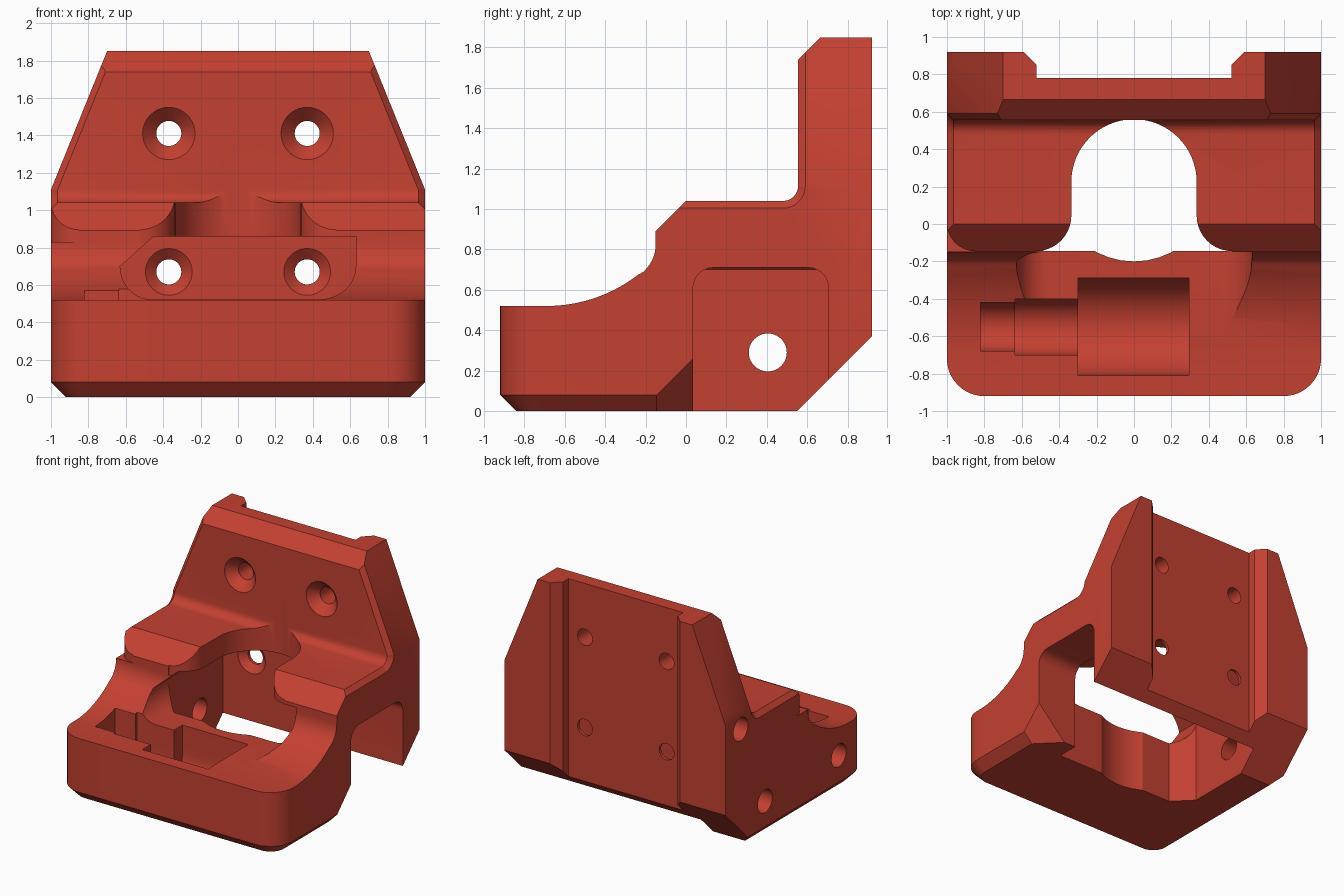
import bpy, bmesh, math

if "Cube" in bpy.data.objects:
    bpy.data.objects.remove(bpy.data.objects["Cube"])

red = bpy.data.materials.new("red plastic")
red.diffuse_color = (0.55, 0.052, 0.031, 1)
red.use_nodes = True
red.node_tree.nodes["Principled BSDF"].inputs["Base Color"].default_value = red.diffuse_color


def arc(cx, cy, rx, a0, a1, n=12, ry=None):
    ry = rx if ry is None else ry
    return [(cx + rx * math.cos(math.radians(a0 + (a1 - a0) * i / n)),
             cy + ry * math.sin(math.radians(a0 + (a1 - a0) * i / n))) for i in range(n + 1)]


def loft(name, rings):
    """Closed solid through rings of equal length."""
    bm = bmesh.new()
    vs = [[bm.verts.new(p) for p in r] for r in rings]
    n = len(rings[0])
    bm.faces.new(vs[0])
    bm.faces.new(vs[-1])
    for a, b in zip(vs, vs[1:]):
        for i in range(n):
            j = (i + 1) % n
            bm.faces.new((a[i], a[j], b[j], b[i]))
    bmesh.ops.recalc_face_normals(bm, faces=bm.faces)
    me = bpy.data.meshes.new(name)
    bm.to_mesh(me)
    bm.free()
    me.materials.append(red)
    ob = bpy.data.objects.new(name, me)
    bpy.context.collection.objects.link(ob)
    return ob


def place(axis, p, t):
    return {'x': (t, p[0], p[1]), 'y': (p[0], t, p[1]), 'z': (p[0], p[1], t)}[axis]


def prism(name, axis, pts, a, b):
    return loft(name, [[place(axis, p, t) for p in pts] for t in (a, b)])


def turned(name, axis, c, steps):
    """Round cutter from (position, radius) steps."""
    return loft(name, [[place(axis, p, t) for p in arc(*c, r, 0, 360, 40)[:-1]] for t, r in steps])


def boolean(cutter, op='DIFFERENCE'):
    m = body.modifiers.new("cut", 'BOOLEAN')
    m.operation, m.object, m.solver = op, cutter, 'EXACT'
    bpy.context.view_layer.objects.active = body
    bpy.ops.object.modifier_apply(modifier=m.name)
    bpy.data.objects.remove(cutter)


# Side profile swept across the width, with small chamfers at both ends
def side_profile(c):
    pts = [(-0.92, 0), (-0.92, 0.52)]
    pts += arc(-0.69, 1.26, 0.74, -90, -52, 10)
    pts += arc(-0.33, 0.825, 0.18, -50, 0, 8)
    pts += [(-0.15, 0.89), (-c, 1.04 - c)]
    pts += arc(0.48, 1.115, 0.075 + c, -90, 0, 8)
    pts += [(0.555 + c, 1.74), (0.665 + c, 1.85), (0.92, 1.85), (0.92, 0.37), (0.55, 0)]
    return pts


body = loft("mount_body", [[(x, *p) for p in side_profile(c)] for x, c in
                           ((-1, 0.036), (-0.964, 0), (0.964, 0), (1, 0.036))])


# Footprint with rounded front corners and chamfered bottom edge
def footprint(d):
    r = 0.2 - d
    return (arc(-0.8, -0.72, r, 180, 270) + arc(0.8, -0.72, r, 270, 360)
            + [(1 - d, 1), (-1 + d, 1)])


boolean(loft("footprint", [[(*p, z) for p in footprint(d)] for z, d in
                           ((0, 0.08), (0.08, 0), (2, 0))]), 'INTERSECT')

# Sloped plate sides with front edge chamfers
for s in (-1, 1):
    boolean(prism("slope", 'y', [(s * x, z) for x, z in
            ((1, 1.11), (0.66, 1.949), (1.2, 1.949), (1.2, 1.11))], -1.1, 1.1))
    rings = []
    for z in (1.11, 1.95):
        x = 1 - (z - 1.11) * 0.3 / 0.74
        rings.append([(s * (x - 0.086), 0.505, z), (s * (x + 0.05), 0.505, z),
                      (s * (x + 0.05), 0.641, z)])
    boolean(loft("edge_chamfer", rings))

# Rail groove on the back
boolean(prism("groove", 'z', [(-0.52, 0.78), (0.52, 0.78), (0.52, 0.85), (0.62, 0.95),
                              (-0.62, 0.95), (-0.52, 0.85)], -0.1, 2))

# Inner cavity, open at the bottom
rings = []
for y, left in ((-0.145, -0.48), (0.005, -0.63), (0.705, -0.63)):
    rings.append([(left, y, -0.1), (0.63, y, -0.1), (0.63, y, 0.86),
                  (-0.45, y, 0.86), (left, y, 0.70 - (left + 0.63) * -0.85)])
boolean(loft("cavity", rings))
boolean(turned("round_clearance", 'z', (0, 0.23), [(-0.1, 0.43), (0.8, 0.43)]))

# Front opening through the scooped face
boolean(prism("front_opening", 'y',
              arc(0.43, 0.70, 0.20, 0, -90, 10, 0.178)
              + arc(-0.46, 0.70, 0.17, -90, -180, 10, 0.178)
              + [(-0.45, 0.86), (0.63, 0.86)], -1, 0.05))

# Rounded window in the right wall and its lower corner cut
boolean(prism("side_window", 'x', [(0.035, -0.1)] + arc(0.135, 0.61, 0.1, 180, 90, 8)
              + arc(0.605, 0.61, 0.1, 90, 0, 8) + [(0.705, -0.1)], 0.4, 1.1))
boolean(loft("corner_cut", [[(1.05, 0.05, -0.05), (0.675, 0.05, -0.05), (1.05, -0.325, -0.05)],
                            [(1.05, 0.05, 0.324), (1.049, 0.05, 0.324), (1.05, 0.049, 0.324)]]))

# Keyhole slot in the top shelf with flared mouth
boolean(prism("top_slot", 'z',
              arc(0, 0.225, 0.335, 0, 180, 32) + arc(-0.525, 0.045, 0.19, 0, -90, 10)
              + [(-0.525, -0.4), (0.525, -0.4)] + arc(0.525, 0.045, 0.19, 270, 180, 10), 0.82, 1.3))

# Rounded left end of the shelf
boolean(prism("shelf_corner", 'z', arc(-0.85, 0.005, 0.15, 180, 270, 10)
              + [(-0.85, -0.2), (-1.1, -0.2), (-1.1, 0.005)], 0.83, 1.2))

# Stepped trough in the front shelf
for a, b, r in ((-0.3, 0.295, 0.26), (-0.635, -0.29, 0.15), (-0.82, -0.62, 0.13)):
    boolean(prism("trough", 'x', [(-0.55 + r, 0.7)] + arc(-0.55, 0.3, r, 0, -180, 20)
                  + [(-0.55 - r, 0.7)], a, b))

# Screw holes in the left side
for y, z, depth in ((-0.55, 0.30, -0.8), (0.405, 0.29, -0.5), (0.72, 1.0, -0.6)):
    boolean(turned("side_hole", 'x', (y, z), [(-1.1, 0.094), (depth, 0.094)]))

# Countersunk screw holes through the plate
for x in (-0.37, 0.37):
    boolean(turned("upper_hole", 'y', (x, 1.41),
                   [(0.5, 0.14), (0.556, 0.14), (0.63, 0.067), (1, 0.067)]))
    boolean(turned("lower_hole", 'y', (x, 0.67),
                   [(0.65, 0.125), (0.706, 0.125), (0.755, 0.067), (1, 0.067)]))

# Smooth curved walls, keep edges crisp
bpy.ops.object.select_all(action='DESELECT')
body.select_set(True)
bpy.context.view_layer.objects.active = body
bpy.ops.object.shade_smooth_by_angle(angle=math.radians(25))
